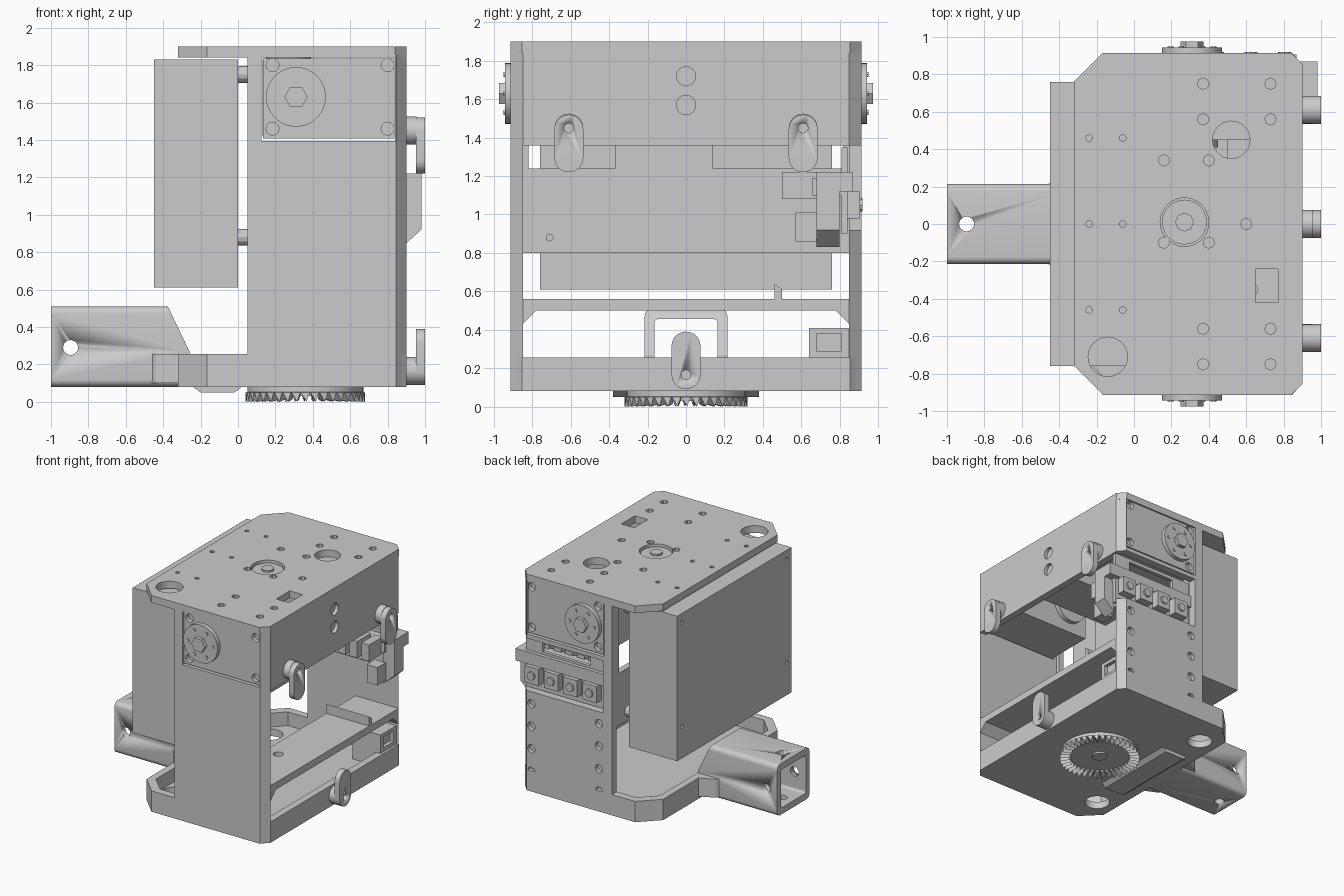
import bpy, bmesh, math
from mathutils import Matrix, Vector

if "Cube" in bpy.data.objects:
    bpy.data.objects.remove(bpy.data.objects["Cube"])

grey = bpy.data.materials.new("plain_grey")
grey.use_nodes = True
grey.diffuse_color = (0.6, 0.6, 0.6, 1)
grey.node_tree.nodes["Principled BSDF"].inputs["Base Color"].default_value = grey.diffuse_color


def finish(name, bm, smooth=False):
    bmesh.ops.recalc_face_normals(bm, faces=bm.faces)
    mesh = bpy.data.meshes.new(name)
    bm.to_mesh(mesh)
    bm.free()
    mesh.materials.append(grey)
    ob = bpy.data.objects.new(name, mesh)
    bpy.context.collection.objects.link(ob)
    if smooth:
        bpy.ops.object.select_all(action="DESELECT")
        ob.select_set(True)
        bpy.context.view_layer.objects.active = ob
        bpy.ops.object.shade_smooth_by_angle(angle=0.6)
    return ob


def box(name, x, y, z):
    bm = bmesh.new()
    bmesh.ops.create_cube(bm, size=1)
    for v in bm.verts:
        v.co = [(a + b) / 2 + c * (b - a) for (a, b), c in zip((x, y, z), v.co)]
    return finish(name, bm)


def prism(name, pts, axis, lo, hi, smooth=False):
    """Extrude a 2D outline along an axis; outline uses the other two axes in order."""
    def place(p, h):
        c = list(p)
        c.insert("xyz".index(axis), h)
        return c
    bm = bmesh.new()
    face = bm.faces.new([bm.verts.new(place(p, lo)) for p in pts])
    new = bmesh.ops.extrude_face_region(bm, geom=[face])["geom"]
    shift = Vector(place((0, 0), hi - lo))
    bmesh.ops.translate(bm, vec=shift, verts=[g for g in new if isinstance(g, bmesh.types.BMVert)])
    return finish(name, bm, smooth)


def circle(c, r, n=24):
    return [(c[0] + r * math.cos(2 * math.pi * i / n), c[1] + r * math.sin(2 * math.pi * i / n)) for i in range(n)]


def disc(name, c, r, axis, lo, hi, n=24):
    return prism(name, circle(c, r, n), axis, lo, hi, n > 12)


def rounded(w0, w1, h0, h1, r, n=5):
    pts = []
    for k, (cx, cy) in enumerate([(w1 - r, h1 - r), (w0 + r, h1 - r), (w0 + r, h0 + r), (w1 - r, h0 + r)]):
        for i in range(n + 1):
            a = math.pi / 2 * (k + i / n)
            pts.append((cx + r * math.cos(a), cy + r * math.sin(a)))
    return pts


def cut(ob, *cutters):
    bpy.context.view_layer.objects.active = ob
    for c in cutters:
        m = ob.modifiers.new("cut", "BOOLEAN")
        m.object, m.solver = c, "EXACT"
        bpy.ops.object.modifier_apply(modifier=m.name)
        bpy.data.objects.remove(c)


def hole(c, r, axis, lo, hi, n=12):
    return disc("cutter", c, r, axis, lo, hi, n)


def footprint(x0, x1, y, big, small):
    return [(x0 + big, -y), (x1 - small, -y), (x1, -y + small), (x1, y - small),
            (x1 - small, y), (x0 + big, y), (x0, y - big), (x0, -y + big)]


W, T = 0.915, 0.85
SIDES = (-1, 1)

# Top plate with bolt holes and openings
top = prism("top_plate", footprint(-0.32, 0.9, W, 0.155, 0.06), "z", 1.84, 1.9)
bolts = [(x, s * y) for x in (0.37, 0.73) for y in (0.56, 0.75) for s in SIDES]
bolts += [(0.16, 0.34), (0.4, 0.34), (0.16, -0.1), (0.4, -0.1), (0.6, 0)]
cut(top, *[hole(b, 0.03, "z", 1.8, 2, 8) for b in bolts])
cut(top, *[hole((x, y), 0.018, "z", 1.8, 2, 8) for x in (-0.24, -0.06) for y in (-0.46, 0, 0.46)])
cut(top, hole((0.52, 0.45), 0.1, "z", 1.8, 2, 24), hole((-0.14, -0.71), 0.105, "z", 1.8, 2, 24),
    hole((0.27, 0.01), 0.13, "z", 1.8, 2, 24), box("cutter", (0.65, 0.77), (-0.42, -0.24), (1.8, 2)))
disc("top_horn", (0.27, 0.01), 0.12, "z", 1.82, 1.88)
disc("top_horn_hub", (0.27, 0.01), 0.05, "z", 1.86, 1.895, 8)
box("centre_motor", (0.13, 0.83), (-0.2, 0.22), (1.42, 1.83))

# Side walls with motor cut-outs, motors and round horns
for s, side in zip(SIDES, ("front", "back")):
    a, b = sorted((s * T, s * W))
    outline = [(0.05, a), (0.845, a), (0.9, a), (0.845, b), (0.05, b)]
    if s > 0:
        outline = [(0.05, a), (0.9, a), (0.845, b), (0.05, b)]
    else:
        outline = [(0.05, a), (0.845, a), (0.9, b), (0.05, b)]
    wall = prism(side + "_wall", outline, "z", 0.08, 1.86)
    cut(wall, box("cutter", (0.125, 0.845), (a - 0.1, b + 0.1), (1.395, 1.842)))
    if s > 0:
        cut(wall, box("cutter", (0.13, 1), (a - 0.1, b + 0.1), (0.92, 1.36)))
        cut(wall, *[hole((x, z), 0.035, "y", 0.88, 1) for x in (0.17, 0.8) for z in (0.25, 0.44, 0.63, 0.82)])
    motor = box(side + "_motor", (0.133, 0.838), sorted((s * 0.45, s * 0.907)), (1.408, 1.836))
    cut(motor, *[hole((x, z), 0.035, "y", *sorted((s * 0.87, s))) for x in (0.185, 0.8) for z in (1.46, 1.8)])
    for label, r, p, q, n in (("horn", 0.16, 0.9, 0.943, 28), ("horn_hub", 0.062, 0.94, 0.975, 6),
                              ("rear_horn", 0.14, 0.41, 0.46, 28)):
        disc(side + "_" + label, (0.31, 1.63), r, "y", *sorted((s * p, s * q)), n)
    for i in range(6):
        c = circle((0.31, 1.63), 0.115, 6)[i]
        disc(side + "_horn_screw", c, 0.015, "y", *sorted((s * 0.94, s * 0.95)), 6)

# Right panel with two bolt holes
panel = box("right_panel", (0.84, 0.9), (-T, T), (1.36, 1.86))
cut(panel, *[hole((0, z), 0.05, "x", 0.87, 1, 16) for z in (1.57, 1.72)])

# Inner plate and the large box fixed to it
inner = box("inner_plate", (0.05, 0.1), (-T, T), (0.8, 1.85))
cut(inner, box("cutter", (0, 0.2), (-0.82, -0.37), (1.24, 1.8)),
    box("cutter", (0, 0.2), (0.14, 0.82), (1.24, 1.8)),
    hole((-0.71, 0.88), 0.018, "x", 0, 0.2, 8))
case = box("large_box", (-0.45, 0), (-0.76, 0.76), (0.61, 1.83))
corners = [(y, z) for y in (-0.7, 0.7) for z in (0.88, 1.75)]
cut(case, *[hole(c, 0.018, "x", -0.5, -0.4, 8) for c in corners])
for c in corners:
    disc("box_spacer", c, 0.045, "x", -0.01, 0.06, 12)

# Shelf with a raised strip and corner gussets
shelf = box("shelf", (0.5, 0.9), (-T, T), (0.5, 0.56))
cut(shelf, hole((0.62, -0.35), 0.04, "z", 0.4, 0.7))
prism("shelf_strip", [(0.46, 0.55), (0.5, 0.55), (0.5, 0.61), (0.46, 0.64)], "x", 0.5, 0.9)
for s in SIDES:
    prism("shelf_gusset", [(s * T, 0.43), (s * T, 0.5), (s * 0.78, 0.5)], "x", 0.5, 0.9)

# Base tray
tray = prism("base_tray", footprint(-0.32, 0.9, W, 0.155, 0.06), "z", 0.08, 0.255)
cut(tray, prism("cutter", footprint(-0.26, 0.84, T, 0.13, 0.02), "z", 0.14, 0.4),
    hole((-0.15, 0.64), 0.1, "z", 0, 0.3, 24), hole((-0.15, -0.64), 0.1, "z", 0, 0.3, 24))
prism("tray_underside_plate", [(-0.24, 0.08), (-0.2, 0.05), (-0.02, 0.05), (0.02, 0.08)], "y", -0.38, 0.38)
switch = box("switch_block", (0.62, 0.88), (0.64, T), (0.14, 0.41))
cut(switch, box("cutter", (0.85, 1), (0.68, 0.81), (0.29, 0.38)))

# Hollow square arm with a sloped inner end
arm = prism("arm_tube", rounded(-0.215, 0.215, 0.08, 0.51, 0.04), "x", -1, -0.26, True)
cut(arm, prism("cutter", rounded(-0.165, 0.165, 0.135, 0.455, 0.02), "x", -1.1, -0.1),
    prism("cutter", [(-0.38, 0.52), (-0.253, 0.255), (0, 0.255), (0, 0.52)], "y", -0.4, 0.4),
    hole((-0.895, 0.29), 0.04, "y", -0.4, 0.4, 20), hole((-0.895, 0), 0.04, "z", 0, 0.7, 20))
for s in SIDES:
    prism("arm_flare", [(-0.47, s * 0.2), (-0.44, s * 0.235), (-0.3, s * 0.3), (-0.3, s * 0.18)], "z", 0.1, 0.255)

# Toothed wheel under the base
disc("wheel_body", (0.36, 0), 0.31, "z", 0.045, 0.085, 48)
disc("wheel_hub", (0.36, 0), 0.06, "z", 0.03, 0.05, 16)
bm = bmesh.new()
TEETH = 40
for i in range(TEETH):
    turn = Matrix.Translation((0.36, 0, 0)) @ Matrix.Rotation(2 * math.pi * i / TEETH, 4, "Z")
    tri = [(-0.022, 0.05), (0.022, 0.05), (0.006, 0.0)]
    ends = [[bm.verts.new(turn @ Vector((r, y * r / 0.3, z + 0.012 * (r < 0.3)))) for y, z in tri] for r in (0.24, 0.32)]
    bm.faces.new(ends[0])
    bm.faces.new(ends[1])
    for k in range(3):
        j = (k + 1) % 3
        bm.faces.new([ends[0][k], ends[0][j], ends[1][j], ends[1][k]])
finish("wheel_teeth", bm)

# Rounded clips on the right side
for y, z0, eye in ((-0.61, 1.22, 1.45), (0.61, 1.22, 1.45), (0, 0.09, 0.165)):
    clip = prism("clip_tab", rounded(y - 0.075, y + 0.075, z0, z0 + 0.3, 0.0749, 8), "x", 0.953, 1, True)
    boss = disc("clip_boss", (y, eye), 0.075, "x", 0.89, 0.955)
    for part in (clip, boss):
        cut(part, hole((y, eye), 0.025, "x", 0.85, 1.1, 16))

# Terminal board in the back wall window
board = box("terminal_board", (0.13, 0.9), (0.81, 0.84), (0.9, 1.35))
cut(board, box("cutter", (0.3, 0.75), (0.7, 1), (1.24, 1.32)))
box("terminal_ledge", (0.13, 0.98), (0.78, 0.87), (1.12, 1.22))
prism("terminal_bracket", [(0.88, 0.83), (0.98, 0.92), (0.98, 1.22), (0.88, 1.22)], "y", 0.68, 0.8)
box("bracket_foot", (0.8, 0.9), (0.57, 0.68), (0.86, 1.01))
for i in range(4):
    x = 0.2 + 0.18 * i
    box("outer_terminal", (x, x + 0.13), (0.83, 0.905), (0.98, 1.12))
    disc("terminal_screw", (x + 0.065, 1.05), 0.035, "y", 0.9, 0.92, 8)
for i in range(5):
    x = 0.36 + 0.11 * i
    box("inner_terminal", (x, x + 0.07), (0.5, 0.68), (1.08, 1.22))
box("inner_terminal_rail", (0.34, 0.9), (0.66, 0.82), (1.1, 1.19))
